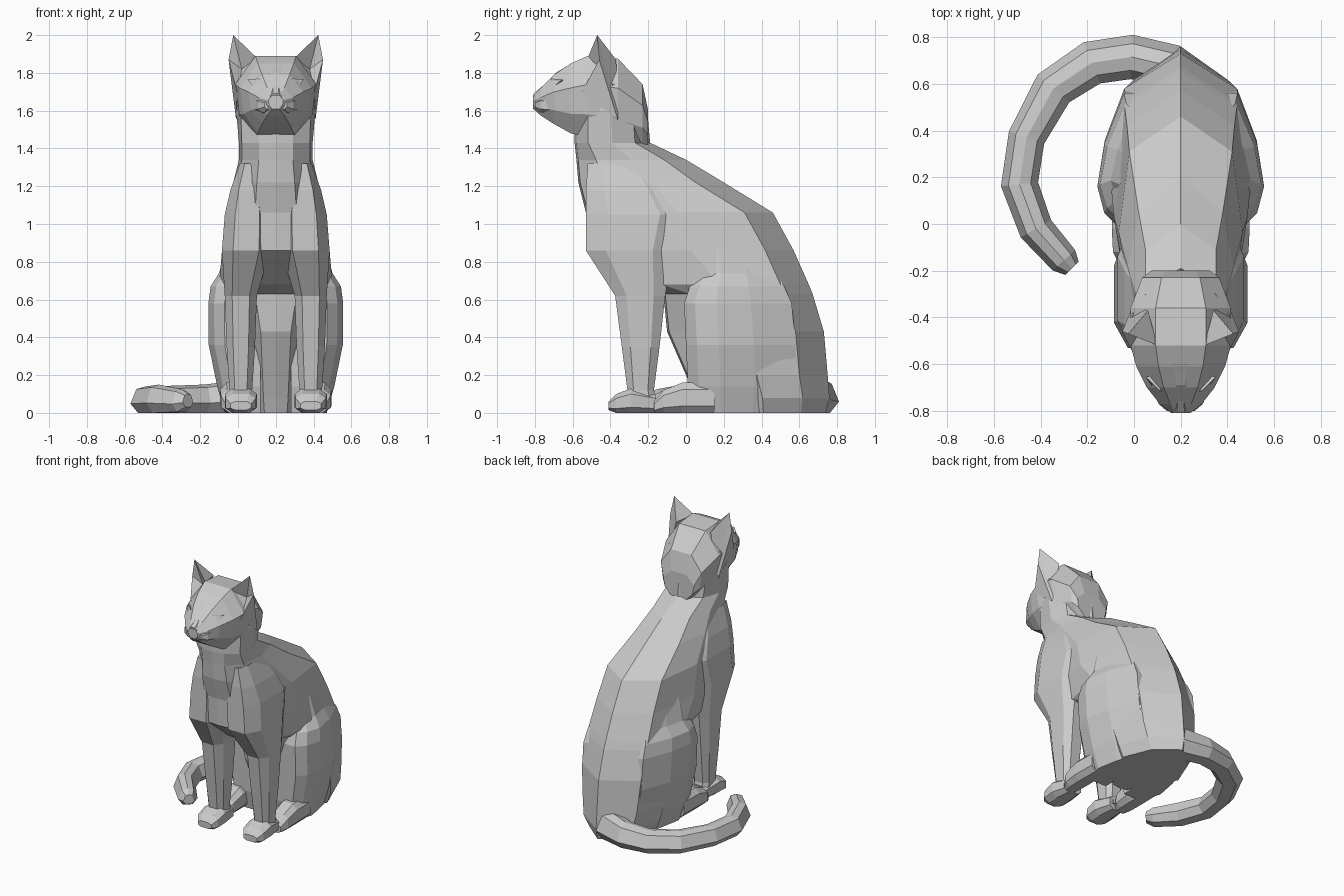
import bpy, bmesh
from mathutils import Vector

CX = 0.2  # the cat sits on this centre line, the tail sweeps to -x


def make(name, verts, faces, mirror=False, x=CX):
    me = bpy.data.meshes.new(name)
    me.from_pydata([tuple(v) for v in verts], [], faces)
    bm = bmesh.new()
    bm.from_mesh(me)
    bmesh.ops.recalc_face_normals(bm, faces=bm.faces)
    bm.to_mesh(me)
    bm.free()
    ob = bpy.data.objects.new(name, me)
    ob.location.x = x
    bpy.context.collection.objects.link(ob)
    if mirror:
        m = ob.modifiers.new("mirror", 'MIRROR')
        m.use_mirror_merge = False
    return ob


def loft(name, rings, mirror=False, x=CX):
    n = len(rings[0])
    verts = [v for r in rings for v in r]
    faces = [(i * n + j, i * n + (j + 1) % n, (i + 1) * n + (j + 1) % n, (i + 1) * n + j)
             for i in range(len(rings) - 1) for j in range(n)]
    faces += [tuple(range(n)), tuple(range(len(verts) - n, len(verts)))]
    return make(name, verts, faces, mirror, x)


def octagon(axis, t, a0, a1, b0, b1, k=0.23):
    """Chamfered box section across z (a=x, b=y) or across y (a=x, b=z)."""
    da, db = (a1 - a0) * k, (b1 - b0) * k
    p = [(a0 + da, b0), (a1 - da, b0), (a1, b0 + db), (a1, b1 - db),
         (a1 - da, b1), (a0 + da, b1), (a0, b1 - db), (a0, b0 + db)]
    return [(a, b, t) if axis == 'z' else (a, t, b) for a, b in p]


def body_ring(z, yf, yb, wf, wm, wb):
    """Ten-sided slice: narrow chest, full flank, ridged back."""
    d = yb - yf
    half = [(wf * 0.5, yf + 0.01), (wf, yf + 0.18 * d), (wm, yf + 0.5 * d), (wb, yb - min(0.15, 0.2 * d))]
    pts = [(0, yf)] + half + [(0, yb)] + [(-x, y) for x, y in reversed(half)]
    return [(x, y, z) for x, y in pts]


def head_ring(y, w, z0, z1):
    """Head slice: narrow jaw, full cheeks, flat crown."""
    h = z1 - z0
    half = [(0.5 * w, z0), (0.9 * w, z0 + 0.28 * h), (w, z0 + 0.65 * h), (0.5 * w, z1)]
    return [(x, y, z) for x, z in half + [(-x, z) for x, z in reversed(half)]]


def thigh_ring(z, w, y0, y1):
    """Thigh slice: bulges near the knee and fades back into the flank."""
    d = y1 - y0
    return [(0.08, y0, z), (0.76 * w, y0, z), (w - 0.03, y0 + 0.1 * d, z), (w, y0 + 0.3 * d, z),
            (w - 0.03, y0 + 0.62 * d, z), (0.68 * w, y1, z), (0.08, y1, z)]


# Torso and neck, sliced from the ground up
loft("torso", [body_ring(*r) for r in [
    (0.00, 0.08, 0.74, 0.12, 0.24, 0.16),
    (0.08, 0.05, 0.76, 0.13, 0.27, 0.20),
    (0.20, 0.00, 0.75, 0.14, 0.29, 0.22),
    (0.43, -0.10, 0.73, 0.16, 0.30, 0.24),
    (0.63, -0.12, 0.67, 0.22, 0.30, 0.24),
    (0.68, -0.30, 0.65, 0.24, 0.30, 0.24),
    (0.86, -0.52, 0.57, 0.23, 0.285, 0.23),
    (1.06, -0.53, 0.46, 0.22, 0.265, 0.22),
    (1.22, -0.57, 0.20, 0.20, 0.225, 0.18),
    (1.34, -0.58, 0.00, 0.18, 0.195, 0.15),
    (1.43, -0.59, -0.19, 0.18, 0.195, 0.15),
    (1.60, -0.59, -0.205, 0.185, 0.21, 0.17),
    (1.74, -0.54, -0.24, 0.18, 0.21, 0.15)]])

# Head, sliced from nose to nape
loft("head", [head_ring(*r) for r in [
    (-0.81, 0.04, 1.61, 1.68), (-0.77, 0.09, 1.575, 1.72), (-0.70, 0.145, 1.53, 1.79),
    (-0.61, 0.19, 1.48, 1.85), (-0.52, 0.215, 1.46, 1.89), (-0.36, 0.215, 1.43, 1.875),
    (-0.23, 0.165, 1.42, 1.74), (-0.20, 0.125, 1.42, 1.60)]])

# Cheek pads, nose bridge and eyes
loft("muzzle_pad", [octagon('y', y, 0.03 - w, 0.04 + w, 1.63 - h, 1.63 + h) for y, w, h in [
    (-0.80, 0.02, 0.02), (-0.77, 0.055, 0.04), (-0.68, 0.09, 0.05)]], True)
loft("nose_bridge", [octagon('y', y, -w, w, z - 0.05, z) for y, w, z in [
    (-0.808, 0.03, 1.69), (-0.76, 0.025, 1.73), (-0.69, 0.035, 1.80), (-0.60, 0.06, 1.855)]])
make("eye", [(0.05, -0.72, 1.725), (0.09, -0.715, 1.77), (0.15, -0.655, 1.765),
             (0.11, -0.715, 1.715), (0.09, -0.64, 1.74)],
     [(0, 1, 2, 3), (0, 1, 4), (1, 2, 4), (2, 3, 4), (3, 0, 4)], True)

# Ears: tip, inner, outer, low front, back, low back, hollow
make("ear", [(0.225, -0.47, 2.0), (0.10, -0.52, 1.88), (0.25, -0.46, 1.87), (0.205, -0.55, 1.70),
             (0.14, -0.37, 1.87), (0.21, -0.36, 1.55), (0.18, -0.44, 1.82)],
     [(0, 1, 4), (0, 4, 5), (0, 5, 2), (2, 5, 3), (0, 2, 6), (2, 3, 6), (3, 1, 6), (1, 0, 6),
      (4, 1, 3), (4, 3, 5)], True)

# Front legs with shoulders
loft("front_leg", [octagon('z', *r) for r in [
    (0.04, 0.12, 0.25, -0.30, -0.15), (0.12, 0.125, 0.245, -0.31, -0.17),
    (0.35, 0.11, 0.26, -0.34, -0.14), (0.62, 0.10, 0.27, -0.375, -0.11),
    (0.86, 0.03, 0.285, -0.53, -0.07), (1.05, 0.03, 0.27, -0.53, -0.02),
    (1.18, 0.05, 0.24, -0.53, -0.10), (1.32, 0.08, 0.19, -0.52, -0.20)]], True)
loft("front_paw", [octagon('y', y, 0.185 - w, 0.185 + w, z0, z1) for y, w, z0, z1 in [
    (-0.41, 0.055, 0.015, 0.06), (-0.37, 0.08, 0.0, 0.10), (-0.29, 0.085, 0.0, 0.13),
    (-0.16, 0.06, 0.0, 0.10)]], True)

# Thighs and hind paws
loft("thigh", [thigh_ring(*r) for r in [
    (0.00, 0.27, 0.04, 0.54), (0.14, 0.31, 0.01, 0.58), (0.36, 0.355, 0.00, 0.58),
    (0.58, 0.357, -0.01, 0.56), (0.67, 0.345, 0.02, 0.52), (0.74, 0.30, 0.06, 0.48),
    (0.90, 0.26, 0.06, 0.42)]], True)
loft("hind_paw", [octagon('y', y, 0.22 - w, 0.22 + w, 0, h) for y, w, h in [
    (-0.17, 0.045, 0.06), (-0.12, 0.07, 0.12), (-0.02, 0.075, 0.16), (0.15, 0.07, 0.16)]], True)

# Tail: (x, y, half width, half height) curling round the left side
path = [(0.29, 0.59, 0.06, 0.08), (0.16, 0.675, 0.095, 0.10), (-0.01, 0.715, 0.095, 0.085),
        (-0.18, 0.69, 0.095, 0.075), (-0.345, 0.58, 0.09, 0.072), (-0.46, 0.37, 0.08, 0.07),
        (-0.49, 0.17, 0.08, 0.07), (-0.42, -0.02, 0.075, 0.075), (-0.30, -0.155, 0.065, 0.06),
        (-0.265, -0.19, 0.04, 0.035)]
rings = []
for i, (x, y, w, h) in enumerate(path):
    a, b = path[max(i - 1, 0)], path[min(i + 1, len(path) - 1)]
    side = Vector((b[1] - a[1], a[0] - b[0], 0)).normalized()
    c = Vector((x, y, max(h, 0.065)))
    rings.append([c + side * w * s + Vector((0, 0, h * t)) for s, t in
                  [(1, -0.3), (0.5, -1), (-0.5, -1), (-1, -0.3), (-0.6, 0.8), (0, 1), (0.6, 0.8)]])
loft("tail", rings, x=0)
